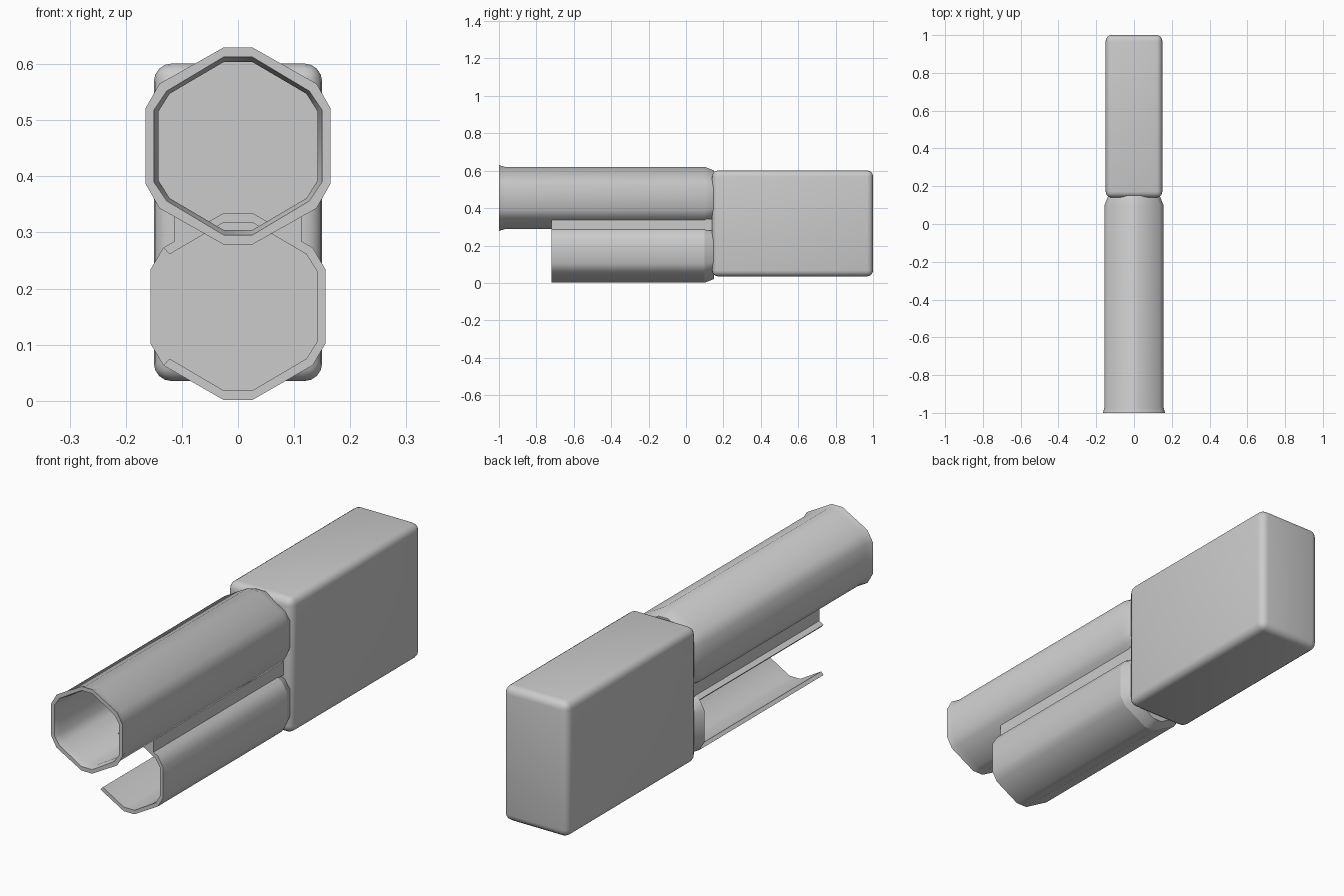
import bpy
import bmesh
import math

if "Cube" in bpy.data.objects:
    bpy.data.objects.remove(bpy.data.objects["Cube"], do_unlink=True)

GREY = (0.6, 0.6, 0.6, 1)
grey = bpy.data.materials.new("plain grey")
grey.use_nodes = True
grey.diffuse_color = GREY
grey.node_tree.nodes["Principled BSDF"].inputs["Base Color"].default_value = GREY

UPPER_Z, LOWER_Z = 0.454, 0.168
BACK = 0.1      # where the tubes start to taper
JOIN = 0.15     # where they meet the body

# Quarter outlines of the twelve-sided tubes
OUTER = [(0.025, 0.167), (0.133, 0.105), (0.156, 0.066)]
INNER = [(0.025, 0.15), (0.122, 0.093), (0.142, 0.061)]
LIP_OUTER = [(0.025, 0.176), (0.14, 0.111), (0.165, 0.067)]
LIP_INNER = [(0.025, 0.159), (0.127, 0.098), (0.15, 0.064)]
TAPER = [(x * 0.87, z * 0.88) for x, z in OUTER]


def outline(quarter):
    """Mirror a quarter outline; the last two points close the -x side."""
    a, b, c = quarter
    half = [(-b[0], b[1]), (-a[0], a[1]), a, b, c]
    return half + [(x, -z) for x, z in reversed(half)] + [(-c[0], -c[1]), (-c[0], c[1])]


def loft(name, rings, z0=0.0):
    """Join rings of (y, points) with quads and close both ends."""
    bm = bmesh.new()
    loops = [[bm.verts.new((x, y, z + z0)) for x, z in pts] for y, pts in rings]
    for one, two in zip(loops, loops[1:]):
        for i in range(len(one)):
            j = (i + 1) % len(one)
            bm.faces.new((one[i], one[j], two[j], two[i]))
    bm.faces.new(loops[0])
    bm.faces.new(loops[-1])
    return finish(name, bm)


def finish(name, bm):
    bmesh.ops.recalc_face_normals(bm, faces=bm.faces)
    mesh = bpy.data.meshes.new(name)
    bm.to_mesh(mesh)
    bm.free()
    mesh.materials.append(grey)
    obj = bpy.data.objects.new(name, mesh)
    bpy.context.collection.objects.link(obj)
    bpy.ops.object.select_all(action="DESELECT")
    obj.select_set(True)
    bpy.context.view_layer.objects.active = obj
    bpy.ops.object.shade_smooth_by_angle(angle=math.radians(35))
    return obj


# Upper tube: hollow, with a flared lip and a tapered back end
loft("upper_tube", [
    (BACK, outline(INNER)), (-0.97, outline(INNER)), (-1, outline(LIP_INNER)),
    (-1, outline(LIP_OUTER)), (-0.97, outline(OUTER)),
    (BACK, outline(OUTER)), (JOIN, outline(TAPER))], UPPER_Z)

# Lower trough: a shorter tube, open along its right side
shell = outline(OUTER)[:10] + outline(INNER)[:10][::-1]
loft("lower_trough", [(-0.72, shell), (BACK, shell)], LOWER_Z)
loft("lower_end_cap", [(BACK, outline(OUTER)), (JOIN, outline(TAPER))], LOWER_Z)

# Fillets that bridge the two tubes
for side, s in (("left", 1), ("right", -1)):
    wedge = [(s * 0.113, 0.28), (s * 0.113, 0.342), (s * 0.062, 0.313)]
    loft(side + "_bridge", [(-0.72, wedge), (JOIN + 0.03, wedge)])

# Rounded body block
bm = bmesh.new()
bmesh.ops.create_cube(bm, size=1)
bmesh.ops.scale(bm, vec=(0.3, 0.86, 0.566), verts=bm.verts)
bmesh.ops.translate(bm, vec=(0, 0.57, 0.318), verts=bm.verts)
bmesh.ops.bevel(bm, geom=bm.edges[:], offset=0.032, segments=4,
                profile=0.5, affect="EDGES")
finish("body_block", bm)
